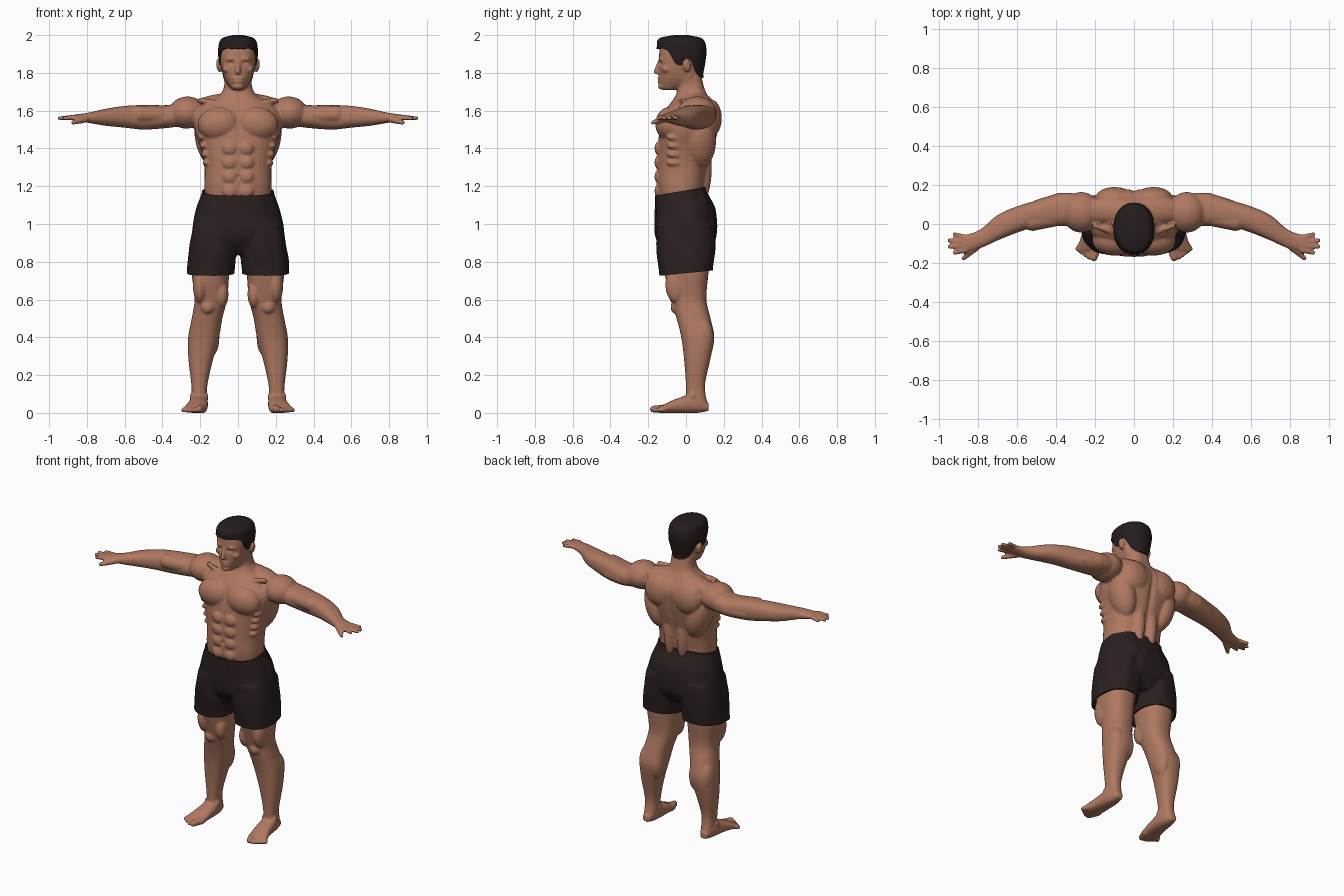
import bpy, bmesh, math
from mathutils import Vector, Matrix, noise

cube = bpy.data.objects.get("Cube")
if cube:
    bpy.data.objects.remove(cube, do_unlink=True)

SIDES = (1, -1)


def material(name, r, g, b):
    mat = bpy.data.materials.new(name)
    mat.use_nodes = True
    mat.diffuse_color = (r, g, b, 1)
    shader = next(n for n in mat.node_tree.nodes if n.type == 'BSDF_PRINCIPLED')
    shader.inputs["Base Color"].default_value = (r, g, b, 1)
    shader.inputs["Roughness"].default_value = .7
    return mat


def sample(rows, t):
    """Smooth interpolation of a table whose first column is the position."""
    last = len(rows) - 1
    i = max([k for k in range(last) if rows[k][0] <= t], default=0)
    h = rows[i + 1][0] - rows[i][0]
    u = (t - rows[i][0]) / h

    def slope(k, c):
        lo, hi = rows[max(k - 1, 0)], rows[min(k + 1, last)]
        return (hi[c] - lo[c]) / (hi[0] - lo[0])

    out = []
    for c in range(1, len(rows[0])):
        p, q = rows[i][c], rows[i + 1][c]
        m, n = slope(i, c) * h, slope(i + 1, c) * h
        out.append(p + u * m + u * u * (3 * (q - p) - 2 * m - n) + u ** 3 * (2 * (p - q) + m + n))
    return out


def rim(section, angle, power=2.4):
    """Point on a rounded section given as min and max on two axes."""
    def bend(v):
        return math.copysign(abs(v) ** (2 / power), v)
    a0, a1, b0, b1 = section
    return ((a0 + a1) / 2 + (a1 - a0) / 2 * bend(math.cos(angle)),
            (b0 + b1) / 2 + (b1 - b0) / 2 * bend(math.sin(angle)))


def bridge(bm, rings):
    for low, high in zip(rings, rings[1:]):
        for k in range(len(low)):
            j = (k + 1) % len(low)
            bm.faces.new((low[k], low[j], high[j], high[k]))


def loft(bm, axis, rows, side=1, steps=30, around=32):
    rows = sorted(rows)
    rings = []
    for i in range(steps + 1):
        t = rows[0][0] + (rows[-1][0] - rows[0][0]) * i / steps
        section = sample(rows, t)
        ring = []
        for k in range(around):
            co = list(rim(section, math.tau * k / around))
            co.insert("xyz".index(axis), t)
            co[0] *= side
            ring.append(bm.verts.new(co))
        rings.append(ring)
    bridge(bm, rings)
    bm.faces.new(rings[0])
    bm.faces.new(rings[-1])


def centred(rows):
    return [(t, -w, w, b0, b1) for t, w, b0, b1 in rows]


# Unit ball reused for every rounded mass
ball = bmesh.new()
bmesh.ops.create_uvsphere(ball, u_segments=18, v_segments=13, radius=1)
ball.verts.index_update()
BALL_POINTS = [v.co.copy() for v in ball.verts]
BALL_FACES = [[v.index for v in f.verts] for f in ball.faces]
ball.free()


def add_ball(bm, points, side):
    verts = [bm.verts.new((p.x * side, p.y, p.z)) for p in points]
    for face in BALL_FACES:
        bm.faces.new([verts[i] for i in face])


def blob(bm, loc, size, side=1, tilt=0):
    mat = (Matrix.Translation(loc) @ Matrix.Rotation(tilt, 4, 'Y')
           @ Matrix.Diagonal((*size, 1)))
    add_ball(bm, [mat @ p for p in BALL_POINTS], side)


def capsule(bm, start, end, r0, r1, side=1):
    start, end = Vector(start), Vector(end)
    turn = (end - start).to_track_quat('Z', 'Y')
    add_ball(bm, [end + turn @ p * r1 if p.z > 0 else start + turn @ p * r0
                  for p in BALL_POINTS], side)


def finish(bm, name, mat):
    bmesh.ops.recalc_face_normals(bm, faces=bm.faces)
    mesh = bpy.data.meshes.new(name)
    bm.to_mesh(mesh)
    bm.free()
    obj = bpy.data.objects.new(name, mesh)
    bpy.context.collection.objects.link(obj)
    mesh.materials.append(mat)
    return obj


def modify(obj, kind, **settings):
    mod = obj.modifiers.new(kind.title(), kind)
    for key, value in settings.items():
        setattr(mod, key, value)
    bpy.context.view_layer.objects.active = obj
    bpy.ops.object.modifier_apply(modifier=mod.name)


def smooth_shade(obj, degrees):
    bpy.ops.object.select_all(action='DESELECT')
    obj.select_set(True)
    bpy.context.view_layer.objects.active = obj
    bpy.ops.object.shade_smooth_by_angle(angle=math.radians(degrees))


skin = material("warm brown skin", .43, .19, .12)
cloth = material("dark shorts cloth", .024, .014, .014)
hair_mat = material("dark hair", .018, .012, .012)

# Main masses: position, then extents on the other two axes
TORSO = centred([(.92, .15, -.1, .1), (1.18, .178, -.152, .1), (1.3, .178, -.153, .12),
                 (1.4, .198, -.15, .148), (1.5, .23, -.14, .17), (1.6, .225, -.11, .175),
                 (1.69, .09, -.05, .11), (1.8, .07, -.04, .078)])
HEAD = centred([(1.71, .03, -.125, -.06), (1.74, .056, -.14, .07), (1.78, .076, -.143, .08),
                (1.86, .095, -.143, .094), (1.92, .096, -.14, .096),
                (1.97, .075, -.123, .07), (1.985, .02, -.05, 0)])
ARM = [(.22, 0, .14, 1.53, 1.65), (.36, -.01, .16, 1.51, 1.63), (.5, -.015, .12, 1.5, 1.63),
       (.6, -.045, .09, 1.51, 1.625), (.7, -.085, .045, 1.52, 1.61),
       (.79, -.125, -.03, 1.535, 1.59), (.88, -.14, -.06, 1.55, 1.577)]
LEG = [(.95, .02, .23, -.12, .13), (.75, .045, .245, -.115, .12), (.6, .058, .23, -.078, .108),
       (.5, .083, .245, -.05, .13), (.4, .1, .264, -.025, .15), (.28, .133, .262, -.01, .128),
       (.14, .163, .246, 0, .1), (.04, .165, .245, 0, .115)]
FOOT = [(.12, .185, .23, .01, .05), (.06, .163, .25, 0, .1), (-.05, .16, .268, 0, .075),
        (-.135, .165, .295, 0, .035)]

# Muscles and features: position, size, optional tilt
MUSCLES = [
    ((.1, -.085, 1.53), (.115, .078, .09), .1),      # chest
    ((.27, .06, 1.59), (.1, .105, .085), .1),        # shoulder
    ((.12, .07, 1.64), (.16, .07, .045), .2),        # trapezius
    ((.15, .07, 1.44), (.075, .09, .15), .25),       # side of back
    ((.1, .13, 1.56), (.1, .06, .1), .3),            # shoulder blade
    ((.045, .085, 1.3), (.045, .052, .18)),          # lower back
    ((.085, -.04, .63), (.035, .05, .075)),          # inner thigh
    ((.2, -.05, .68), (.04, .06, .1)),               # outer thigh
    ((.16, -.055, .56), (.035, .027, .035)),         # kneecap
    ((.036, -.13, 1.874), (.03, .017, .009), .1),    # brow
    ((.055, -.105, 1.82), (.03, .026, .02)),         # cheekbone
    ((.103, .005, 1.838), (.012, .022, .036), .15),  # ear
]

# Body: torso, head, nose, lips and chin
body = bmesh.new()
loft(body, "z", TORSO)
loft(body, "z", HEAD)
capsule(body, (0, -.142, 1.86), (0, -.158, 1.806), .009, .014)
for z in (1.77, 1.754):
    blob(body, (0, -.142, z), (.028, .011, .008))
blob(body, (0, -.13, 1.728), (.03, .018, .017))

for s in SIDES:
    loft(body, "x", ARM, s)
    loft(body, "z", LEG, s)
    loft(body, "y", FOOT, s)
    for loc, size, *tilt in MUSCLES:
        blob(body, loc, size, s, *tilt)
    # Stomach and rib muscles
    for i in range(4):
        blob(body, (.043, -.143, 1.4 - .075 * i), (.041, .024, .037), s)
        blob(body, (.19 - .008 * i, -.06, 1.46 - .045 * i), (.022, .045, .018), s, .4)
    # Calves and ankles
    for x in (.14, .22):
        blob(body, (x, .085, .4), (.042, .06, .1), s)
    for x in (.17, .243):
        blob(body, (x, .03, .085), (.014, .02, .02), s)
    # Upper arm muscles, collar bone and neck cord
    capsule(body, (.4, .03, 1.577), (.52, .01, 1.582), .042, .046, s)
    capsule(body, (.38, .12, 1.56), (.49, .09, 1.55), .04, .036, s)
    capsule(body, (.025, -.07, 1.628), (.2, -.01, 1.655), .014, .014, s)
    capsule(body, (.02, -.055, 1.64), (.065, .02, 1.79), .014, .018, s)
    # Fingers and small toes fan out, thumb and big toe stand apart
    for i in range(4):
        capsule(body, (.86, -.07 - .021 * i, 1.565),
                (.948 - .013 * (i - 1.5) ** 2, -.052 - .032 * i, 1.56), .015, .011, s)
        capsule(body, (.215 + .02 * i, -.11, .02),
                (.232 + .019 * i, -.17 + .014 * i, .014), .015, .013, s)
    capsule(body, (.81, -.12, 1.555), (.872, -.175, 1.537), .02, .012, s)
    capsule(body, (.187, -.11, .022), (.205, -.172, .02), .024, .019, s)

body_obj = finish(body, "body", skin)
modify(body_obj, 'REMESH', mode='VOXEL', voxel_size=.007)
modify(body_obj, 'SMOOTH', factor=.5, iterations=4)

# Sculpted hollows: centre, reach, depth
HOLLOWS = [((0, .17, 1.45), (.018, .1, .22), .012),       # spine
           ((0, -.15, 1.52), (.012, .06, .08), .007),     # breastbone
           ((0, -.16, 1.25), (.01, .03, .012), .01),      # navel
           ((.034, -.14, 1.851), (.016, .03, .01), .01),  # eye
           ((0, -.15, 1.762), (.026, .03, .005), .004)]   # mouth
bm = bmesh.new()
bm.from_mesh(body_obj.data)
bm.normal_update()
for v in bm.verts:
    x, y, z = v.co
    if abs(x) < .08 and z > 1:
        push = 0
        for (cx, cy, cz), (rx, ry, rz), depth in HOLLOWS:
            push += depth * math.exp(-((abs(x) - cx) / rx) ** 2 - ((y - cy) / ry) ** 2
                                     - ((z - cz) / rz) ** 2)
        v.co -= v.normal * push
bm.to_mesh(body_obj.data)
bm.free()
smooth_shade(body_obj, 60)

# Shorts: hips and two loose legs, cut at waist and hem
shorts = bmesh.new()
loft(shorts, "z", centred([(.84, .2, -.1, .11), (.93, .243, -.16, .16), (1.08, .222, -.165, .155),
                           (1.17, .191, -.163, .115), (1.24, .187, -.163, .108)]))
for s in SIDES:
    loft(shorts, "z", [(1, 0, .237, -.155, .155), (.88, .005, .258, -.156, .154),
                       (.76, .018, .27, -.145, .143), (.66, .024, .272, -.136, .135)], s)
shorts_obj = finish(shorts, "shorts", cloth)
modify(shorts_obj, 'REMESH', mode='VOXEL', voxel_size=.011)
modify(shorts_obj, 'SMOOTH', factor=.5, iterations=4)
bm = bmesh.new()
bm.from_mesh(shorts_obj.data)
bm.normal_update()
for v in bm.verts:
    x, y, z = v.co
    v.co += v.normal * noise.noise(Vector((x * 14, y * 14, z * 9 + abs(x) * 12))) * .006
for height, lean, sign in ((1.178, -.17, 1), (.74, -.1, -1)):
    bmesh.ops.bisect_plane(bm, geom=bm.verts[:] + bm.edges[:] + bm.faces[:],
                           plane_co=(0, 0, height), plane_no=Vector((0, lean, 1)) * sign,
                           clear_outer=True)
bm.to_mesh(shorts_obj.data)
bm.free()
modify(shorts_obj, 'SOLIDIFY', thickness=.01, offset=-1)
smooth_shade(shorts_obj, 50)

# Hair: the skull grown outward, ending on a hairline from brow to nape
HAIR = [(z + .015, x0 - .008, x1 + .008, y0 - .015, y1 + .011) for z, x0, x1, y0, y1 in HEAD]
HAIRLINE = [(0, 1.928), (1, 1.92), (1.4, 1.848), (1.65, 1.842), (1.85, 1.875),
            (2.4, 1.787), (3.2, 1.775)]
hair = bmesh.new()
rings = []
for level in range(21):
    u = 1 - (1 - level / 20) ** 1.6
    ring = []
    for k in range(64):
        angle = math.tau * k / 64
        from_front = math.acos(max(-1, min(1, -math.sin(angle))))
        low = sample(HAIRLINE, from_front)[0]
        z = low + (2 - low) * u
        x, y = rim(sample(HAIR, z), angle, 2.2)
        ring.append(hair.verts.new((x, y, z)))
    rings.append(ring)
bridge(hair, rings)
hair.faces.new(rings[-1])
hair_obj = finish(hair, "hair", hair_mat)
modify(hair_obj, 'SOLIDIFY', thickness=.012, offset=-1)
smooth_shade(hair_obj, 50)
